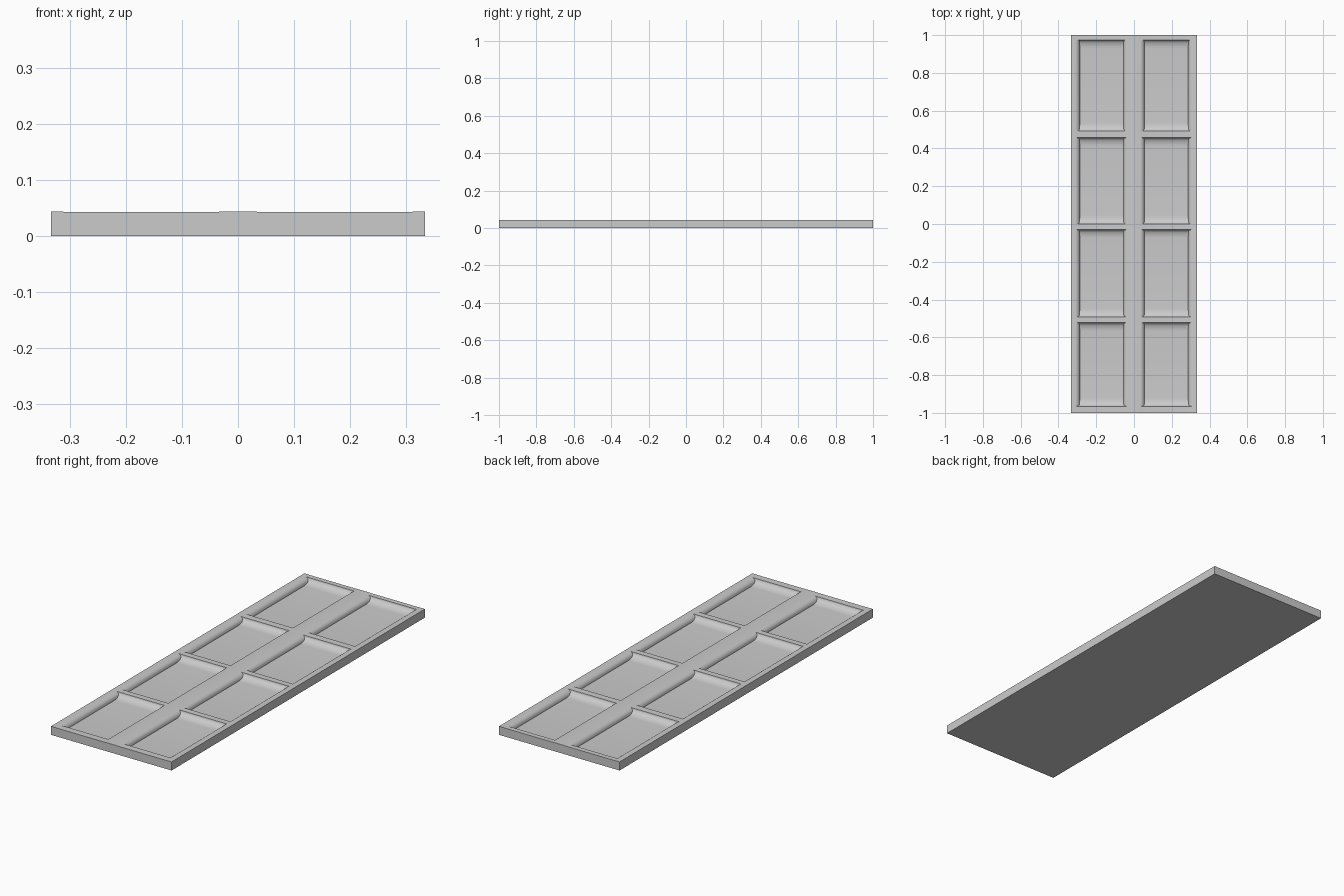
import bpy, bmesh, math

if "Cube" in bpy.data.objects:
    bpy.data.objects.remove(bpy.data.objects["Cube"])

W, L, H = 0.333, 1.0, 0.043      # half width, half length, height
FLOOR, BAR = 0.018, 0.0424       # pocket floor and cross bar heights
N = 6                            # segments per curve


def prism(name, profile, axis, half):
    """Extrude a closed (u, z) profile along axis 'X' or 'Y'."""
    bm = bmesh.new()
    place = (lambda u, z: (u, -half, z)) if axis == 'Y' else (lambda u, z: (-half, u, z))
    face = bm.faces.new([bm.verts.new(place(u, z)) for u, z in profile])
    ext = bmesh.ops.extrude_face_region(bm, geom=[face])
    verts = [g for g in ext['geom'] if isinstance(g, bmesh.types.BMVert)]
    vec = (0, 2 * half, 0) if axis == 'Y' else (2 * half, 0, 0)
    bmesh.ops.translate(bm, verts=verts, vec=vec)
    bmesh.ops.recalc_face_normals(bm, faces=bm.faces)
    me = bpy.data.meshes.new(name)
    bm.to_mesh(me)
    bm.free()
    ob = bpy.data.objects.new(name, me)
    bpy.context.collection.objects.link(ob)
    return ob


def rounded(x0, x1):
    """Convex edge falling from the flat top at x0 to the floor at x1."""
    a = [i * math.pi / 2 / N for i in range(N + 1)]
    return [(x0 + (x1 - x0) * math.sin(t), FLOOR + (H - FLOOR) * math.cos(t)) for t in a]


def cove(y0, y1):
    """Concave edge falling from the bar rim at y0 to the floor at y1."""
    a = [i * math.pi / 2 / N for i in range(N + 1)]
    return [(y1 + (y0 - y1) * math.cos(t), BAR + (FLOOR - BAR) * math.sin(t)) for t in a]


# Side stiles and centre stile, running the full length
low = FLOOR - 0.008
half = rounded(0.033, 0.056) + [(0.056, low), (0.287, low)] + rounded(0.312, 0.287)[::-1] + [(W, H), (W, 0)]
frame = prism("panel", [(-x, z) for x, z in half[::-1]] + half, 'Y', L)

# Cross bars with coved edges and the pocket floors between them
pockets = [(-0.965, -0.522), (-0.492, -0.03), (0.0, 0.457), (0.492, 0.975)]
prof = [(-L, 0), (-L, BAR)]
for a, b in pockets:
    prof += cove(a, a + 0.045) + cove(b, b - 0.045)[::-1]
prof += [(L, BAR), (L, 0)]
bars = prism("cross_bars", prof, 'X', W - 0.01)

# Merge into one solid
mod = frame.modifiers.new("union", 'BOOLEAN')
mod.operation, mod.solver, mod.object = 'UNION', 'EXACT', bars
bpy.context.view_layer.objects.active = frame
frame.select_set(True)
bpy.ops.object.modifier_apply(modifier=mod.name)
bpy.data.objects.remove(bars)
bpy.ops.object.shade_smooth_by_angle(angle=math.radians(30))
